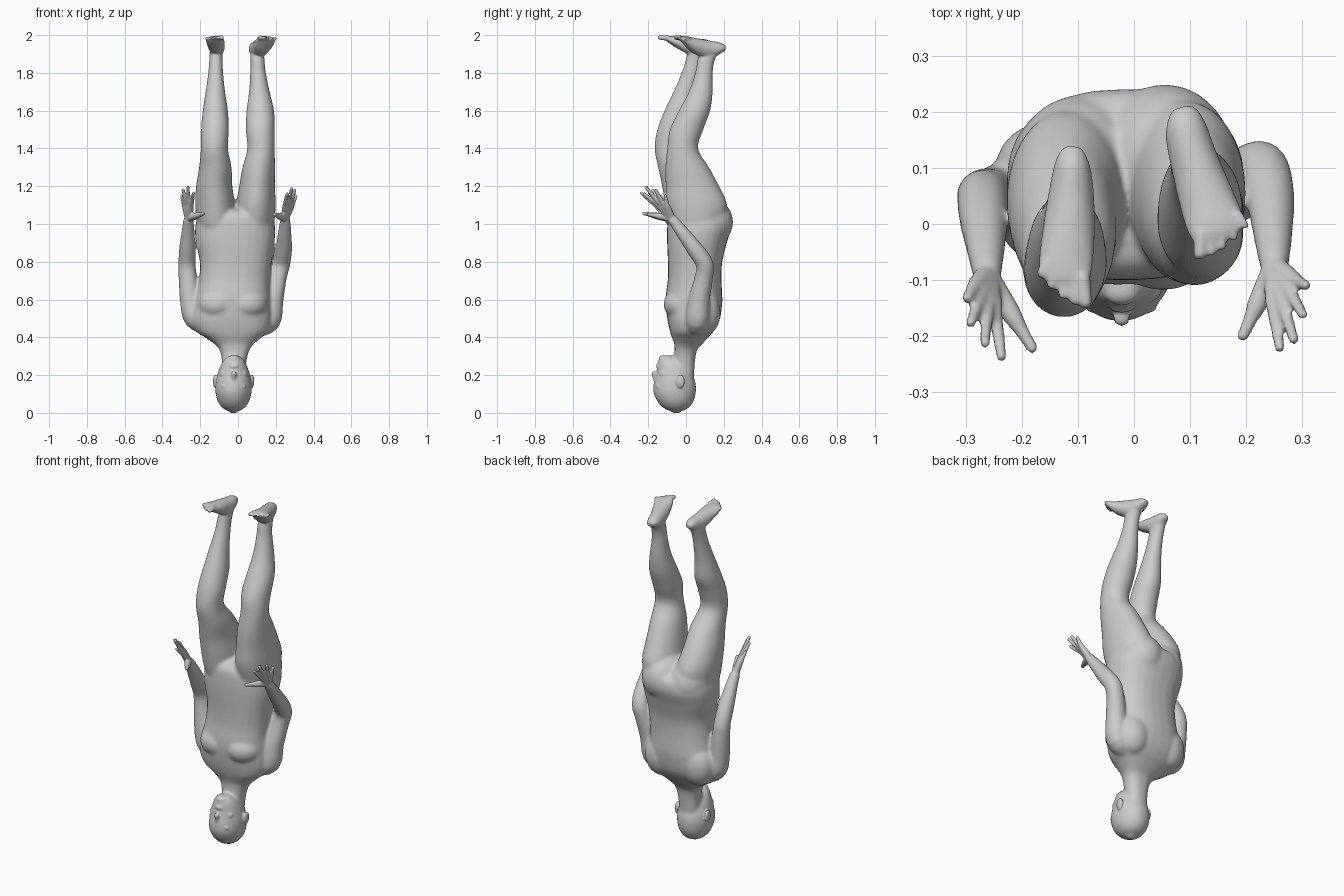
import bpy, bmesh, math
from mathutils import Vector, Matrix

bm = bmesh.new()
X, Z = Vector((1, 0, 0)), Vector((0, 0, 1))
SIDES, STEPS = 28, 4


def spline(rows):
    """Catmull-Rom refinement of rows of numbers."""
    out = []
    for i in range(len(rows) - 1):
        a, b, c, d = (rows[max(0, min(len(rows) - 1, i + k))] for k in (-1, 0, 1, 2))
        for s in range(STEPS):
            t = s / STEPS
            out.append([0.5 * (2 * q + (r - p) * t + (2 * p - 5 * q + 4 * r - w) * t * t
                               + (3 * q - p - 3 * r + w) * t ** 3)
                        for p, q, r, w in zip(a, b, c, d)])
    return out + [list(rows[-1])]


def loft(rows, normal=None, power=2.0):
    """Rounded tube through rows of (x, y, z, width radius, depth radius)."""
    rows = spline([r if len(r) == 5 else (*r, r[3]) for r in rows])
    pts = [Vector(r[:3]) for r in rows]
    frames = []
    for i, r in enumerate(rows):
        n = normal or (pts[min(i + 1, len(pts) - 1)] - pts[max(i - 1, 0)]).normalized()
        frames.append((pts[i], n, r[3], r[4]))

    def cap(f, sign):
        p, n, a, b = f
        return (p + n * sign * min(0.6 * a, 0.6 * b, 0.012), n, a * 0.65, b * 0.65)

    def sq(v):
        return math.copysign(abs(v) ** (2 / power), v)

    frames = [cap(frames[0], -1)] + frames + [cap(frames[-1], 1)]
    rings = []
    for p, n, a, b in frames:
        u = (X - n * X.dot(n)).normalized()
        v = n.cross(u)
        rings.append([bm.verts.new(p + u * a * sq(math.cos(t)) + v * b * sq(math.sin(t)))
                      for t in (2 * math.pi * k / SIDES for k in range(SIDES))])
    for r0, r1 in zip(rings, rings[1:]):
        for k in range(SIDES):
            j = (k + 1) % SIDES
            bm.faces.new((r0[k], r0[j], r1[j], r1[k]))
    bm.faces.new(rings[0][::-1])
    bm.faces.new(rings[-1])


def blob(center, radii):
    bmesh.ops.create_uvsphere(bm, u_segments=24, v_segments=14, radius=1,
                              matrix=Matrix.Translation(center) @ Matrix.Diagonal((*radii, 1)))


def skin(name, smoothing):
    """Fuse all parts in bm into one smooth object."""
    bmesh.ops.recalc_face_normals(bm, faces=bm.faces)
    mesh = bpy.data.meshes.new(name)
    bm.to_mesh(mesh)
    bm.clear()
    ob = bpy.data.objects.new(name, mesh)
    bpy.context.collection.objects.link(ob)
    fuse = ob.modifiers.new("fuse", 'REMESH')
    fuse.mode = 'VOXEL'
    fuse.voxel_size = 0.0055
    fuse.use_smooth_shade = True
    soften = ob.modifiers.new("soften", 'SMOOTH')
    soften.factor = 0.5
    soften.iterations = smoothing
    return ob


# torso and neck
loft([(-.022, -.01, .19, .058, .052), (-.02, -.007, .28, .066, .055),
      (-.018, .0, .335, .08, .06), (-.02, .012, .365, .105, .074),
      (-.025, .022, .4, .15, .097), (-.03, .03, .43, .19, .115),
      (-.035, .04, .49, .214, .138), (-.03, .042, .58, .204, .15),
      (-.025, .043, .64, .194, .148), (-.018, .046, .71, .188, .142),
      (-.012, .048, .80, .19, .144), (-.015, .058, .90, .208, .158),
      (-.015, .07, .98, .212, .17), (-.015, .07, 1.04, .195, .162),
      (-.015, .065, 1.07, .15, .13)], Z, 2.4)

# chest, shoulder blades and buttocks
for s in (-1, 1):
    blob((-.028 + s * .08, -.015, .575), (.108, .104, .088))
    blob((-.032 + s * .12, .1, .53), (.095, .083, .12))
blob((-.1, .085, 1.01), (.12, .144, .14))
blob((.055, .1, 1.01), (.128, .15, .14))

# head
loft([(-.024, -.052, .009, .025, .028), (-.024, -.053, .024, .056, .064),
      (-.024, -.056, .06, .083, .096), (-.024, -.06, .11, .096, .113),
      (-.024, -.06, .16, .095, .111), (-.023, -.062, .2, .087, .098),
      (-.023, -.07, .24, .075, .083), (-.022, -.085, .275, .058, .062),
      (-.022, -.096, .292, .042, .042)], Z)

# legs
loft([(-.105, .05, .9, .07, .11), (-.115, .048, 1.0, .1, .14),
      (-.121, .045, 1.1, .106, .156), (-.126, .012, 1.2, .096, .139),
      (-.12, -.035, 1.3, .086, .113), (-.125, -.085, 1.4, .072, .082),
      (-.122, -.07, 1.5, .074, .082), (-.12, -.032, 1.6, .067, .082),
      (-.12, -.005, 1.7, .052, .062), (-.118, .025, 1.8, .04, .049),
      (-.117, .045, 1.87, .036, .047), (-.113, .065, 1.93, .036, .054)], Z)
loft([(.08, .06, .9, .07, .11), (.09, .06, 1.0, .1, .14),
      (.095, .057, 1.1, .104, .162), (.101, .034, 1.2, .095, .142),
      (.11, .006, 1.3, .086, .116), (.122, -.018, 1.4, .073, .082),
      (.118, .003, 1.5, .077, .089), (.118, .045, 1.6, .073, .083),
      (.113, .078, 1.7, .055, .064), (.106, .095, 1.8, .042, .047),
      (.103, .107, 1.87, .038, .047), (.1, .132, 1.925, .037, .054)], Z)

# arms
loft([(-.15, .045, .465, .055), (-.224, .045, .505, .064), (-.252, .045, .6, .056),
      (-.266, .05, .72, .049), (-.27, .045, .79, .046), (-.268, .008, .87, .044),
      (-.264, -.05, .97, .034), (-.262, -.09, 1.03, .027)])
loft([(.09, .05, .455, .055), (.162, .06, .49, .064), (.184, .07, .6, .057),
      (.21, .095, .72, .049), (.23, .098, .79, .047), (.243, .045, .87, .044),
      (.248, -.03, .97, .034), (.25, -.075, 1.03, .027)])

# soften the large forms first, then add fine parts to the result
core = skin("body_core", 28)
bpy.context.view_layer.update()
deps = bpy.context.evaluated_depsgraph_get()
form = bpy.data.meshes.new_from_object(core.evaluated_get(deps))
bpy.data.objects.remove(core)
bm.from_mesh(form)

# nose, lips, chin, eyes, cheeks, ears
loft([(-.022, -.158, .15, .008), (-.022, -.164, .185, .011), (-.022, -.168, .21, .015)])
blob((-.022, -.145, .247), (.025, .014, .013))
blob((-.022, -.118, .285), (.034, .027, .02))
for s in (-1, 1):
    blob((-.023 + s * .036, -.149, .14), (.029, .012, .011))
    blob((-.023 + s * .036, -.141, .168), (.016, .012, .011))
    blob((-.023 + s * .045, -.116, .205), (.028, .024, .025))
    blob((-.023 + s * .098, -.03, .168), (.011, .024, .036))


def foot(rows, big, small):
    """Foot from heel to ball, then five toes fanned between big and small toe."""
    loft(rows, (Vector(rows[-1][:3]) - Vector(rows[0][:3])).normalized())
    for i in range(5):
        t = i / 4
        base = Vector(big[0]).lerp(Vector(small[0]), t)
        tip = Vector(big[1]).lerp(Vector(small[1]), t)
        tip.y -= .012 * math.sin(math.pi * t)
        r = .0115 - .003 * t if i else .0145
        loft([(*base, r), (*base.lerp(tip, .5), r * .9), (*tip, r * .8)])


foot([(.088, .195, 1.93, .028, .022), (.093, .165, 1.925, .038, .038),
      (.108, .11, 1.925, .043, .048), (.131, .04, 1.947, .05, .039),
      (.145, .0, 1.969, .052, .025), (.15, -.02, 1.98, .046, .015)],
     ((.121, -.015, 1.982), (.117, -.056, 1.987)), ((.185, .018, 1.978), (.199, -.004, 1.982)))
foot([(-.11, .125, 1.945, .024, .02), (-.11, .1, 1.94, .033, .038),
      (-.112, .05, 1.935, .041, .048), (-.117, -.02, 1.955, .047, .037),
      (-.122, -.075, 1.973, .048, .023), (-.121, -.1, 1.982, .042, .014)],
     ((-.092, -.095, 1.984), (-.086, -.143, 1.987)), ((-.156, -.065, 1.981), (-.168, -.09, 1.984)))


def hand(wrist, index, pinky, tips, thumb):
    """Four fingers with palm bones running back to the wrist, plus a thumb."""
    w, a, b, th = Vector(wrist), Vector(index), Vector(pinky), Vector(thumb)
    for i, tip in enumerate(tips):
        k = a.lerp(b, i / 3)
        t = Vector(tip)
        loft([(*w.lerp(k, .05), .02), (*w.lerp(k, .6), .017), (*k, .014)])
        loft([(*k, .013), (*k.lerp(t, .5), .011), (*t, .009)])
    loft([(*w, .02), (*w.lerp(th, .5), .018), (*w.lerp(th, .75), .0125), (*th, .01)])


hand((.25, -.075, 1.03), (.248, -.145, 1.095), (.287, -.1, 1.1),
     ((.26, -.222, 1.16), (.285, -.207, 1.188), (.301, -.162, 1.18), (.307, -.11, 1.15)),
     (.193, -.202, 1.052))
hand((-.262, -.09, 1.03), (-.248, -.155, 1.095), (-.284, -.11, 1.1),
     ((-.236, -.238, 1.165), (-.266, -.213, 1.198), (-.291, -.177, 1.182), (-.298, -.133, 1.15)),
     (-.18, -.223, 1.056))

skin("body", 3)
bm.free()
